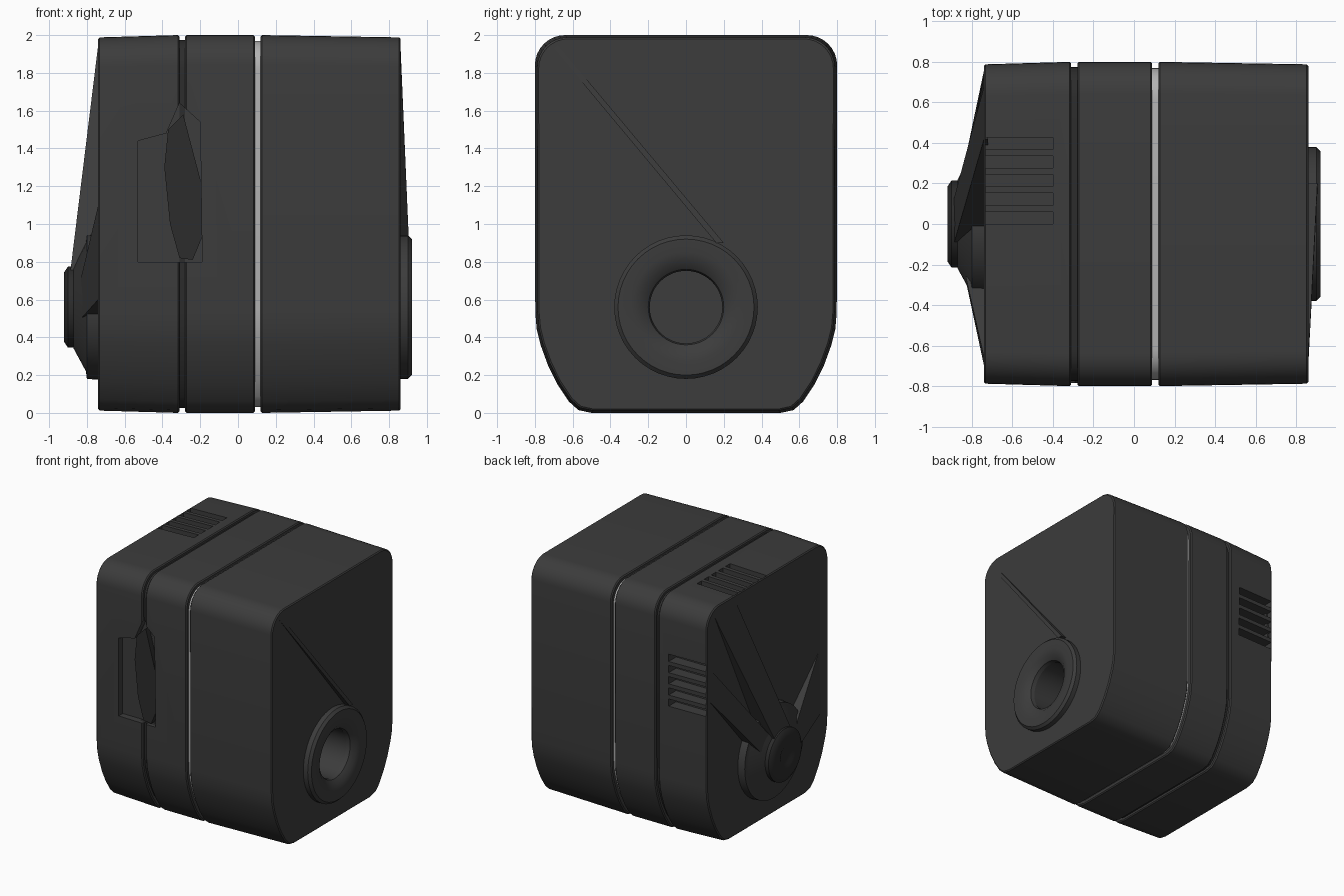
import bpy, bmesh
from math import sin, cos, pi
from mathutils import Vector

if "Cube" in bpy.data.objects:
    bpy.data.objects.remove(bpy.data.objects["Cube"])


def material(name, v):
    m = bpy.data.materials.new(name)
    m.diffuse_color = (v, v, v, 1)
    m.use_nodes = True
    m.node_tree.nodes["Principled BSDF"].inputs["Base Color"].default_value = m.diffuse_color
    return m


DARK = material("dark_plastic", 0.045)
BLACK = material("black_plastic", 0.025)
LIGHT = material("light_seam", 0.45)


def make(name, bm, mat=None):
    bmesh.ops.recalc_face_normals(bm, faces=bm.faces)
    me = bpy.data.meshes.new(name)
    bm.to_mesh(me)
    bm.free()
    ob = bpy.data.objects.new(name, me)
    bpy.context.collection.objects.link(ob)
    if mat:
        me.materials.append(mat)
    return ob


def loft(name, rings, mat=None):
    """Closed solid through matching rings of points."""
    bm = bmesh.new()
    vs = [[bm.verts.new(p) for p in r] for r in rings]
    n = len(vs[0])
    for a, b in zip(vs, vs[1:]):
        for i in range(n):
            bm.faces.new((a[i], a[(i + 1) % n], b[(i + 1) % n], b[i]))
    bm.faces.new(vs[0])
    bm.faces.new(vs[-1])
    return make(name, bm, mat)


def lathe(name, profile, mat, closed=False, cz=0.56, n=48):
    """Turn (x, radius) points around the x axis."""
    bm = bmesh.new()
    rs = [[bm.verts.new((x, r * cos(2 * pi * i / n), cz + r * sin(2 * pi * i / n)))
           for i in range(n)] for x, r in profile]
    pairs = list(zip(rs, rs[1:])) + ([(rs[-1], rs[0])] if closed else [])
    for a, b in pairs:
        for i in range(n):
            bm.faces.new((a[i], a[(i + 1) % n], b[(i + 1) % n], b[i]))
    if not closed:
        bm.faces.new(rs[0])
        bm.faces.new(rs[-1])
    return make(name, bm, mat)


def section(x, inset=0.0):
    """Housing outline: round top corners, tapered rounded bottom."""
    half = [(0.5, 0.0), (0.57, 0.015), (0.62, 0.06), (0.68, 0.15), (0.73, 0.25),
            (0.77, 0.36), (0.79, 0.44), (0.798, 0.53)]
    half += [(0.64 + 0.16 * cos(a * pi / 16), 1.84 + 0.16 * sin(a * pi / 16)) for a in range(9)]
    pts = half + [(-y, z) for y, z in reversed(half)]
    k, kz = 1 - inset / 0.8, 1 - inset
    return [(x, y * k, 1 + (z - 1) * kz) for y, z in pts]


def shell(name, x0, x1, mat=DARK, i0=0.0, i1=0.0, lip=0.008):
    return loft(name, [section(x0, i0 + lip), section(x0 + lip, i0),
                       section(x1 - lip, i1), section(x1, i1 + lip)], mat)


def boxes(name, spans):
    bm = bmesh.new()
    for lo, hi in spans:
        r = bmesh.ops.create_cube(bm, size=1)
        for v in r['verts']:
            v.co = Vector([lo[i] if v.co[i] < 0 else hi[i] for i in range(3)])
    return make(name, bm)


def plate(name, pts, y0, y1, mat=None):
    return loft(name, [[(x, y, z) for x, z in pts] for y in (y0, y1)], mat)


def cut(ob, cutter):
    m = ob.modifiers.new("cut", 'BOOLEAN')
    m.operation = 'DIFFERENCE'
    m.solver = 'EXACT'
    m.object = cutter
    bpy.context.view_layer.objects.active = ob
    bpy.ops.object.modifier_apply(modifier=m.name)


# housing sections and seam cores
left = shell("left_housing", -0.74, -0.31, i0=0.012)
middle = shell("middle_housing", -0.28, 0.09)
right = shell("right_housing", 0.12, 0.86, i1=0.012)
core = shell("seam_core", -0.36, -0.2, BLACK, 0.025, 0.025)
shell("light_seam_core", 0.05, 0.16, LIGHT, 0.03, 0.03)

# vent slots on the top and the back
cutters = []
slots = [((-0.733, 0.0 + i * 0.092, 1.88), (-0.4, 0.06 + i * 0.092, 2.1)) for i in range(5)]
slots += [((-0.733, 0.70, 1.13 + i * 0.092), (-0.4, 0.9, 1.19 + i * 0.092)) for i in range(5)]
cutters.append(boxes("vent_cutter", slots))
cut(left, cutters[-1])

# latch recess on the front, across the left seam
recess = [(-0.53, 0.8), (-0.19, 0.8), (-0.2, 1.54), (-0.31, 1.64), (-0.38, 1.48), (-0.53, 1.44)]
cutters.append(plate("recess_cutter", recess, -0.9, -0.74))
for ob in (left, middle, core):
    cut(ob, cutters[-1])
blade = [(-0.31, 0.82), (-0.24, 0.81), (-0.19, 0.93), (-0.19, 1.2), (-0.29, 1.58),
         (-0.37, 1.5), (-0.39, 1.3), (-0.36, 1.0)]
plate("latch_blade", blade, -0.785, -0.73, BLACK)

# round port on the right end
cutters.append(lathe("port_cutter", [(0.6, 0.195), (1.0, 0.195)], None))
cut(right, cutters[-1])
lathe("port_ring", [(0.85, 0.38), (0.9, 0.38), (0.92, 0.36), (0.92, 0.29), (0.91, 0.24),
                    (0.88, 0.2), (0.85, 0.192)], DARK, closed=True)

# stepped knob on the left end
lathe("knob_base", [(-0.73, 0.385), (-0.8, 0.38), (-0.805, 0.34), (-0.87, 0.22)], DARK)
lathe("knob", [(-0.8, 0.215), (-0.9, 0.215), (-0.92, 0.185), (-0.92, 0.09), (-0.91, 0.07)], BLACK)


def rib(name, outer, inner, base_x, tip_x):
    """Sloped rib running from the end face edge to the round fitting."""
    s = 1 if base_x > 0 else -1
    back = base_x - s * 0.02
    pts = [(base_x, *outer[0]), (base_x, *outer[1]), (tip_x, *inner[1]), (tip_x, *inner[0])]
    loft(name, [[(back, y, z) for _, y, z in pts], pts], DARK)


# sloped ribs towards knob and port
rib("upper_knob_rib", [(0.42, 1.95), (0.68, 1.9)], [(-0.1, 0.73), (0.12, 0.73)], -0.74, -0.89)
rib("side_knob_rib", [(0.74, 1.5), (0.76, 1.25)], [(0.1, 0.72), (0.19, 0.6)], -0.74, -0.86)
rib("front_knob_rib", [(-0.66, 1.1), (-0.7, 0.6)], [(-0.26, 0.72), (-0.28, 0.5)], -0.74, -0.83)
rib("port_rib", [(-0.7, 1.93), (-0.68, 1.95)], [(0.16, 0.9), (0.2, 0.9)], 0.86, 0.905)

# clean up cutters, smooth shading
for c in cutters:
    bpy.data.objects.remove(c)
for ob in bpy.context.scene.objects:
    ob.select_set(True)
    bpy.context.view_layer.objects.active = ob
bpy.ops.object.shade_smooth_by_angle(angle=0.6)
